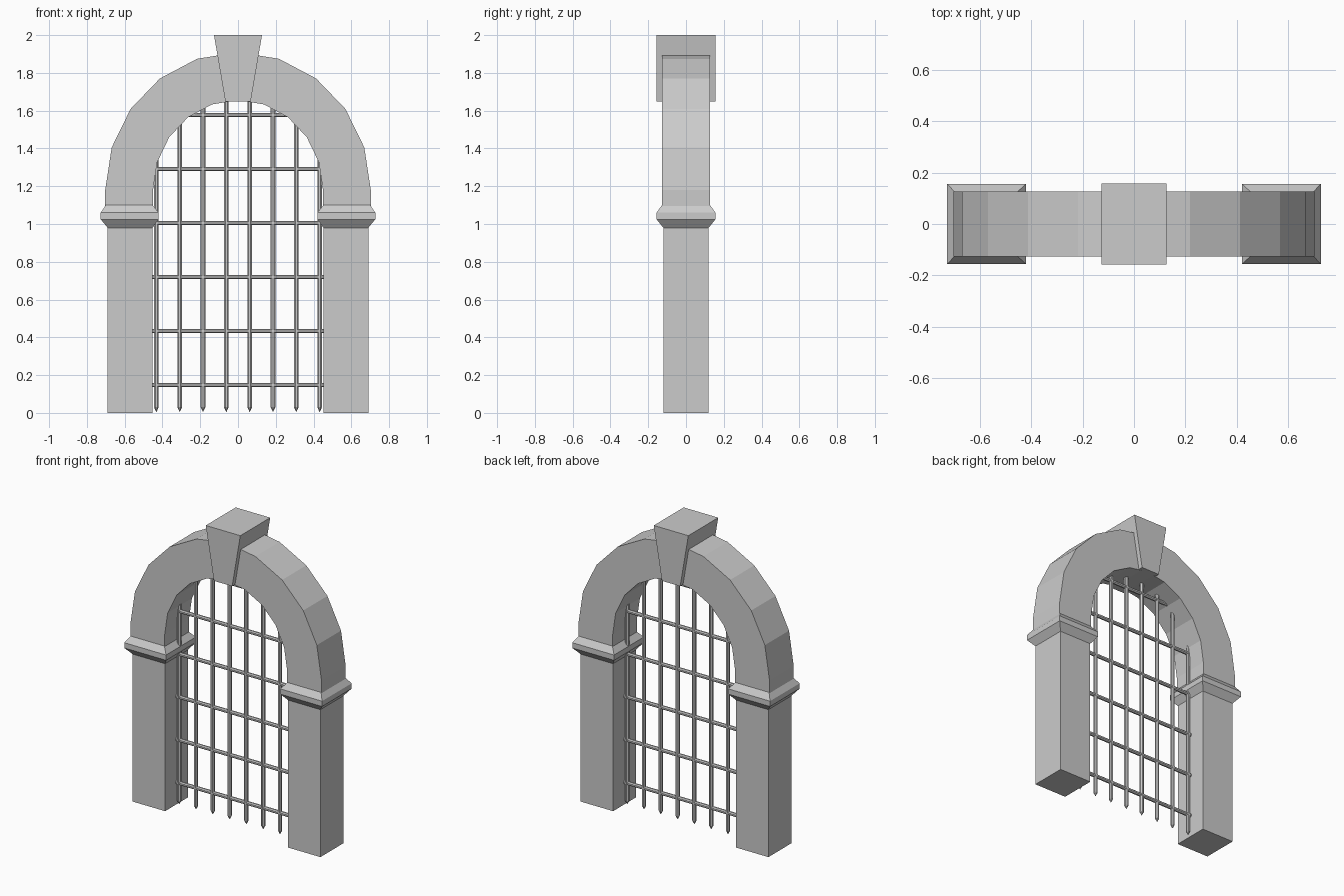
import bpy, bmesh
from math import sin, cos, pi, radians, sqrt
from mathutils import Matrix

if "Cube" in bpy.data.objects:
    bpy.data.objects.remove(bpy.data.objects["Cube"])


def finish(name, bm):
    bmesh.ops.recalc_face_normals(bm, faces=bm.faces)
    me = bpy.data.meshes.new(name)
    bm.to_mesh(me)
    bm.free()
    ob = bpy.data.objects.new(name, me)
    bpy.context.collection.objects.link(ob)
    return ob


def loft(name, rings):
    """Skin a stack of closed rings and cap both ends."""
    bm = bmesh.new()
    vs = [[bm.verts.new(p) for p in r] for r in rings]
    n = len(rings[0])
    for a, b in zip(vs, vs[1:]):
        for i in range(n):
            j = (i + 1) % n
            bm.faces.new((a[i], a[j], b[j], b[i]))
    bm.faces.new(vs[0][::-1])
    bm.faces.new(vs[-1])
    return finish(name, bm)


def rect(x0, x1, y, z):
    return [(x0, -y, z), (x1, -y, z), (x1, y, z), (x0, y, z)]


def circle(r, z, n=8):
    return [(r * cos(2 * pi * (i + .5) / n), r * sin(2 * pi * (i + .5) / n), z)
            for i in range(n)]


# Pillars and their moulded capitals
for side, s in (("left", -1), ("right", 1)):
    loft(side + "_pillar", [rect(s * .452, s * .69, .12, z) for z in (0, .98)])
    loft(side + "_capital", [rect(s * a, s * b, y, z) for a, b, y, z in (
        (.452, .69, .12, .98), (.42, .727, .156, 1.025),
        (.42, .727, .156, 1.06), (.452, .70, .127, 1.10))])

# Arch: faceted half ring on short straight legs
SPRING, IN_X, IN_Z, OUT_X, OUT_Z = 1.18, .45, .476, .703, .73
section = [(IN_X, IN_Z, -.127), (OUT_X, OUT_Z, -.127),
           (OUT_X, OUT_Z, .127), (IN_X, IN_Z, .127)]
rings = [[(rx, y, 1.09) for rx, rz, y in section]]
for i in range(11):
    a = radians(18 * i)
    rings.append([(rx * cos(a), y, SPRING + rz * sin(a)) for rx, rz, y in section])
rings.append([(-rx, y, 1.09) for rx, rz, y in section])
loft("arch", rings)

# Keystone
loft("keystone", [rect(-.067, .067, .157, 1.648), rect(-.127, .127, .157, 2.0)])

# Vertical gate bars with pointed feet, ending inside the arch
R = .0135
for i in range(8):
    x = (i - 3.5) * .1235
    top = SPRING + IN_Z * sqrt(1 - (x / IN_X) ** 2) + .03
    bar = loft("vertical_bar", [circle(.001, .006), circle(R, .03), circle(R, top)])
    bar.location.x = x

# Horizontal gate bars, ending inside the stone
for i in range(6):
    z = .148 + i * .2858
    half = .457
    if z > SPRING:
        half = IN_X * sqrt(1 - ((z - SPRING) / IN_Z) ** 2) + .03
    bar = loft("horizontal_bar", [circle(.0125, -half), circle(.0125, half)])
    bar.data.transform(Matrix.Rotation(pi / 2, 4, 'Y'))
    bar.location.z = z
